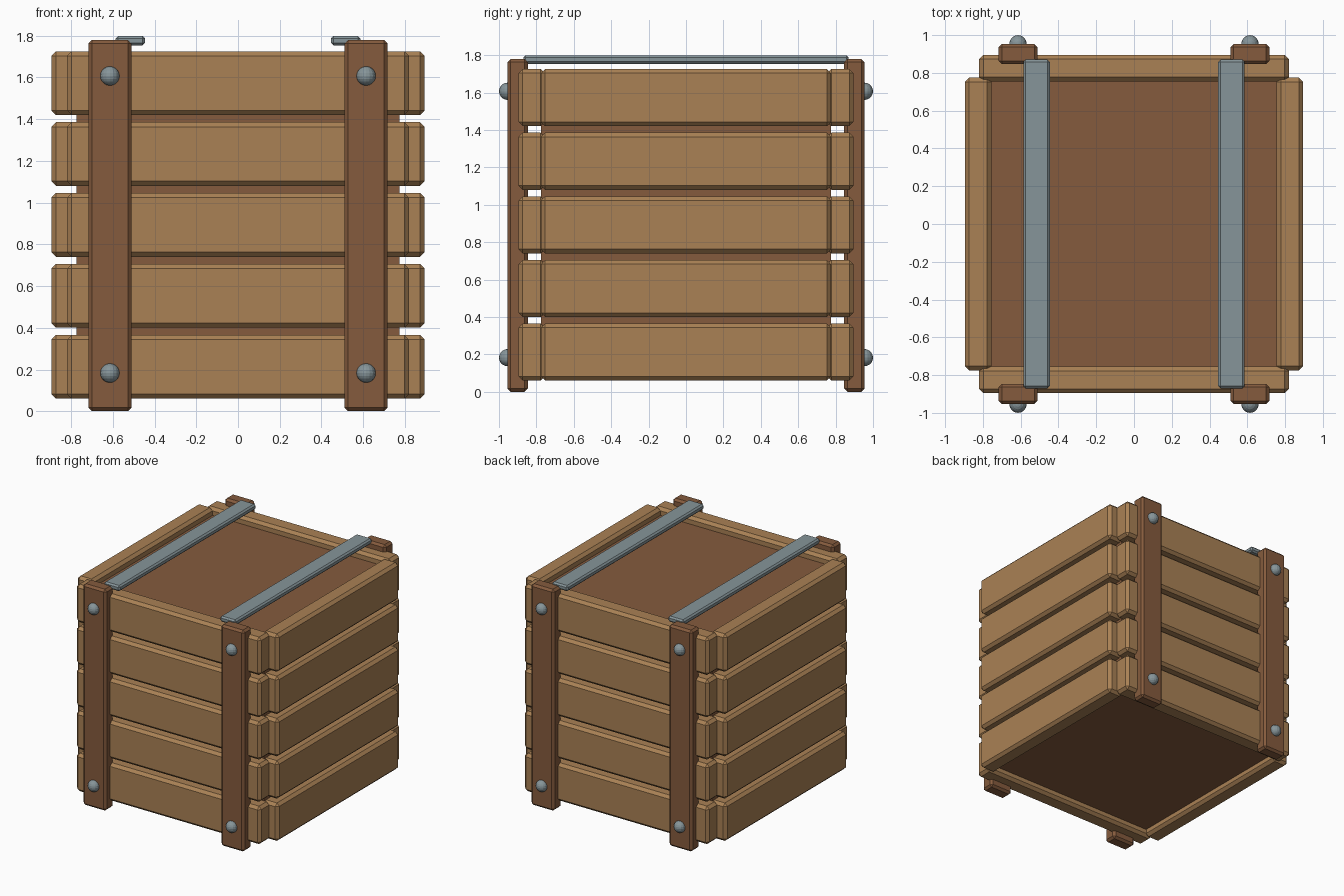
import bpy
import bmesh

if "Cube" in bpy.data.objects:
    bpy.data.objects.remove(bpy.data.objects["Cube"])


def material(name, rgb):
    m = bpy.data.materials.new(name)
    m.diffuse_color = (*rgb, 1)
    m.use_nodes = True
    m.node_tree.nodes["Principled BSDF"].inputs["Base Color"].default_value = m.diffuse_color
    return m


LIGHT = material("light_wood", (0.40, 0.22, 0.09))
DARK = material("dark_wood", (0.235, 0.105, 0.047))
METAL = material("metal", (0.24, 0.30, 0.32))


def finish(name, bm, mat):
    me = bpy.data.meshes.new(name)
    bm.to_mesh(me)
    bm.free()
    me.materials.append(mat)
    ob = bpy.data.objects.new(name, me)
    bpy.context.collection.objects.link(ob)
    return ob


def box(name, centre, size, mat, bevel=0.0):
    bm = bmesh.new()
    bmesh.ops.create_cube(bm, size=1)
    bmesh.ops.scale(bm, vec=size, verts=bm.verts)
    bmesh.ops.translate(bm, vec=centre, verts=bm.verts)
    ob = finish(name, bm, mat)
    if bevel:
        mod = ob.modifiers.new("chamfer", 'BEVEL')
        mod.width = bevel
        mod.segments = 1
    return ob


def bolt(name, centre):
    bm = bmesh.new()
    bmesh.ops.create_uvsphere(bm, u_segments=16, v_segments=10, radius=0.046)
    bmesh.ops.translate(bm, vec=centre, verts=bm.verts)
    finish(name, bm, METAL)


# Inner body
box("crate_core", (0, 0, 0.892), (1.55, 1.55, 1.55), DARK)

# Five rows of planks on all four sides
for row in range(5):
    z = 0.213 + 0.34 * row
    for s, fb, lr in ((-1, "front", "left"), (1, "back", "right")):
        box(f"{fb}_plank_{row}", (0, s * 0.825, z), (1.64, 0.14, 0.305), LIGHT, 0.022)
        box(f"{lr}_plank_{row}", (s * 0.825, 0, z), (0.14, 1.55, 0.305), LIGHT, 0.022)

for sx, side in ((-1, "left"), (1, "right")):
    # Metal straps across the top
    box(f"{side}_strap", (sx * 0.516, 0, 1.776), (0.14, 1.74, 0.046), METAL, 0.012)
    # Upright posts with two bolts each
    for sy, face in ((-1, "front"), (1, "back")):
        box(f"{face}_{side}_post", (sx * 0.614, sy * 0.9, 0.89), (0.206, 0.108, 1.78), DARK, 0.017)
        for z, level in ((0.183, "lower"), (1.607, "upper")):
            bolt(f"{face}_{side}_{level}_bolt", (sx * 0.614, sy * 0.954, z))
